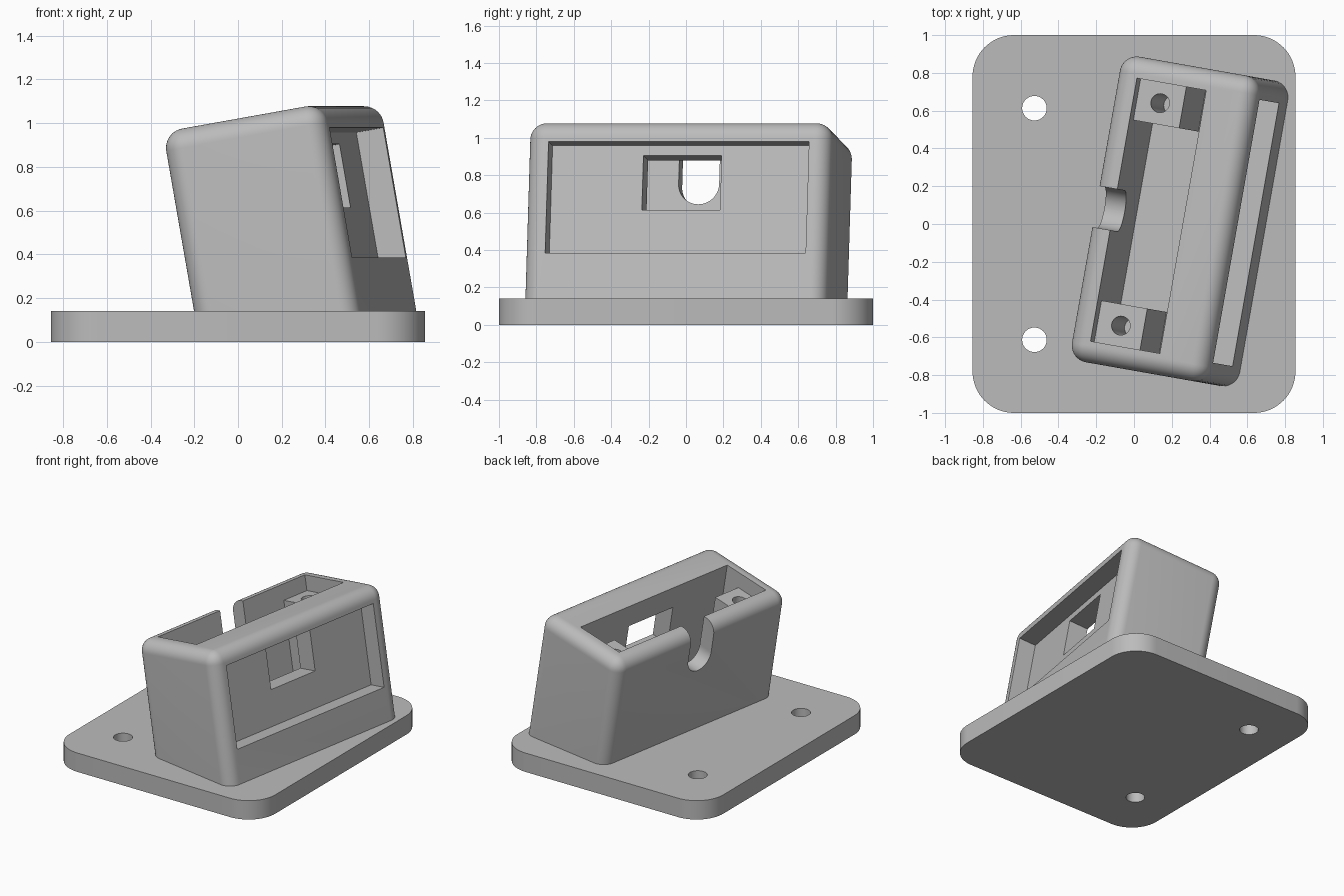
import bpy
import bmesh
from math import radians
from mathutils import Matrix, Vector

if "Cube" in bpy.data.objects:
    bpy.data.objects.remove(bpy.data.objects["Cube"], do_unlink=True)

GREY = bpy.data.materials.new("plain grey")
GREY.use_nodes = True
GREY.diffuse_color = (0.5, 0.5, 0.5, 1)
GREY.node_tree.nodes["Principled BSDF"].inputs["Base Color"].default_value = (0.5, 0.5, 0.5, 1)

# Housing frame: turned about the vertical, then leaned back
FRAME = Matrix.Rotation(radians(-10), 4, "Z") @ Matrix.Rotation(radians(-10), 4, "Y")
MID = 0.056         # middle of the housing along its length
INNER = 0.707       # half length of cavity and front recess
FLOOR, LEDGE, LIP = 0.275, 0.267, 0.871


def to_object(name, bm, matrix=Matrix()):
    bm.transform(matrix)
    bmesh.ops.recalc_face_normals(bm, faces=bm.faces)
    mesh = bpy.data.meshes.new(name)
    bm.to_mesh(mesh)
    bm.free()
    mesh.materials.append(GREY)
    obj = bpy.data.objects.new(name, mesh)
    bpy.context.collection.objects.link(obj)
    return obj


def box_mesh(x, y, z):
    """Box from three (low, high) ranges."""
    bm = bmesh.new()
    bmesh.ops.create_cube(bm, size=1)
    for v in bm.verts:
        v.co = Vector(r[0] if c < 0 else r[1] for c, r in zip(v.co, (x, y, z)))
    return bm


def round_edges(bm, radius, rule, segments=10):
    edges = [e for e in bm.edges if rule(e)]
    bmesh.ops.bevel(bm, geom=edges, offset=radius, segments=segments,
                    profile=0.5, affect="EDGES", clamp_overlap=True)


def upright(e):
    a, b = e.verts
    return abs(a.co.z - b.co.z) > 0.01


def cylinder(name, x, y, z, radius, matrix=Matrix()):
    bm = bmesh.new()
    bmesh.ops.create_cone(bm, cap_ends=True, segments=48, radius1=radius, radius2=radius,
                          depth=z[1] - z[0])
    place = Matrix.Translation((x, y, (z[0] + z[1]) / 2))
    return to_object(name, bm, matrix @ place)


def cut(obj, cutters):
    """Subtract each cutter, then remove it."""
    for cutter in cutters:
        mod = obj.modifiers.new("cut", "BOOLEAN")
        mod.operation = "DIFFERENCE"
        mod.solver = "EXACT"
        mod.object = cutter
    graph = bpy.context.evaluated_depsgraph_get()
    mesh = bpy.data.meshes.new_from_object(obj.evaluated_get(graph))
    obj.modifiers.clear()
    obj.data = mesh
    for cutter in cutters:
        bpy.data.objects.remove(cutter, do_unlink=True)


# Base plate with rounded corners and two screw holes
bm = box_mesh((-0.855, 0.855), (-1, 1), (0, 0.142))
round_edges(bm, 0.22, upright, 16)
plate = to_object("base_plate", bm)
cut(plate, [cylinder("hole", -0.527, s * 0.613, (-0.1, 0.3), 0.065) for s in (-1, 1)])

# Housing shell, trimmed level inside the plate
bm = box_mesh((-0.058, 0.702), (MID - 0.821, MID + 0.821), (-0.4, 0.985))
round_edges(bm, 0.09, lambda e: upright(e) or e.verts[0].co.z > 0)
bm.transform(FRAME)
low = bmesh.ops.bisect_plane(bm, geom=bm.verts[:] + bm.edges[:] + bm.faces[:],
                             plane_co=(0, 0, 0.08), plane_no=(0, 0, 1), clear_inner=True)
rim = [g for g in low["geom_cut"] if isinstance(g, bmesh.types.BMEdge)]
bmesh.ops.contextual_create(bm, geom=rim)
housing = to_object("housing", bm)

# Cavity, front recess, window and cable notch
span = (MID - INNER, MID + INNER)
cavity = to_object("cavity", box_mesh((0.053, 0.431), span, (FLOOR, 1.3)), FRAME)
recess = to_object("recess", box_mesh((0.575, 1), span, (LEDGE, LIP)), FRAME)
window = to_object("window", box_mesh((0.35, 0.65), (MID - 0.212, MID + 0.212),
                                      (0.523, 0.817)), FRAME)
bm = box_mesh((-0.2, 0.12), (MID - 0.11, MID + 0.11), (0.645, 1.3))
round_edges(bm, 0.1099, lambda e: all(v.co.z < 1 for v in e.verts)
            and abs(e.verts[0].co.x - e.verts[1].co.x) > 0.1, 16)
notch = to_object("notch", bm, FRAME)
cut(housing, [cavity, recess, window, notch])

# Screw bosses at both ends of the cavity, with blind holes
bosses = []
for side, name in ((-1, "front_boss"), (1, "back_boss")):
    ends = sorted((MID + side * (INNER - 0.222), MID + side * (INNER + 0.01)))
    boss = to_object(name, box_mesh((0.043, 0.303), ends, (FLOOR - 0.01, LIP)), FRAME)
    cut(boss, [cylinder("hole", 0.179, MID + side * 0.598, (LIP - 0.4, 1), 0.05, FRAME)])
    bosses.append(boss)

# Smooth the rounded edges, keep the rest sharp
bpy.ops.object.select_all(action="DESELECT")
for obj in [plate, housing] + bosses:
    obj.select_set(True)
bpy.context.view_layer.objects.active = housing
bpy.ops.object.shade_smooth_by_angle(angle=radians(30))
